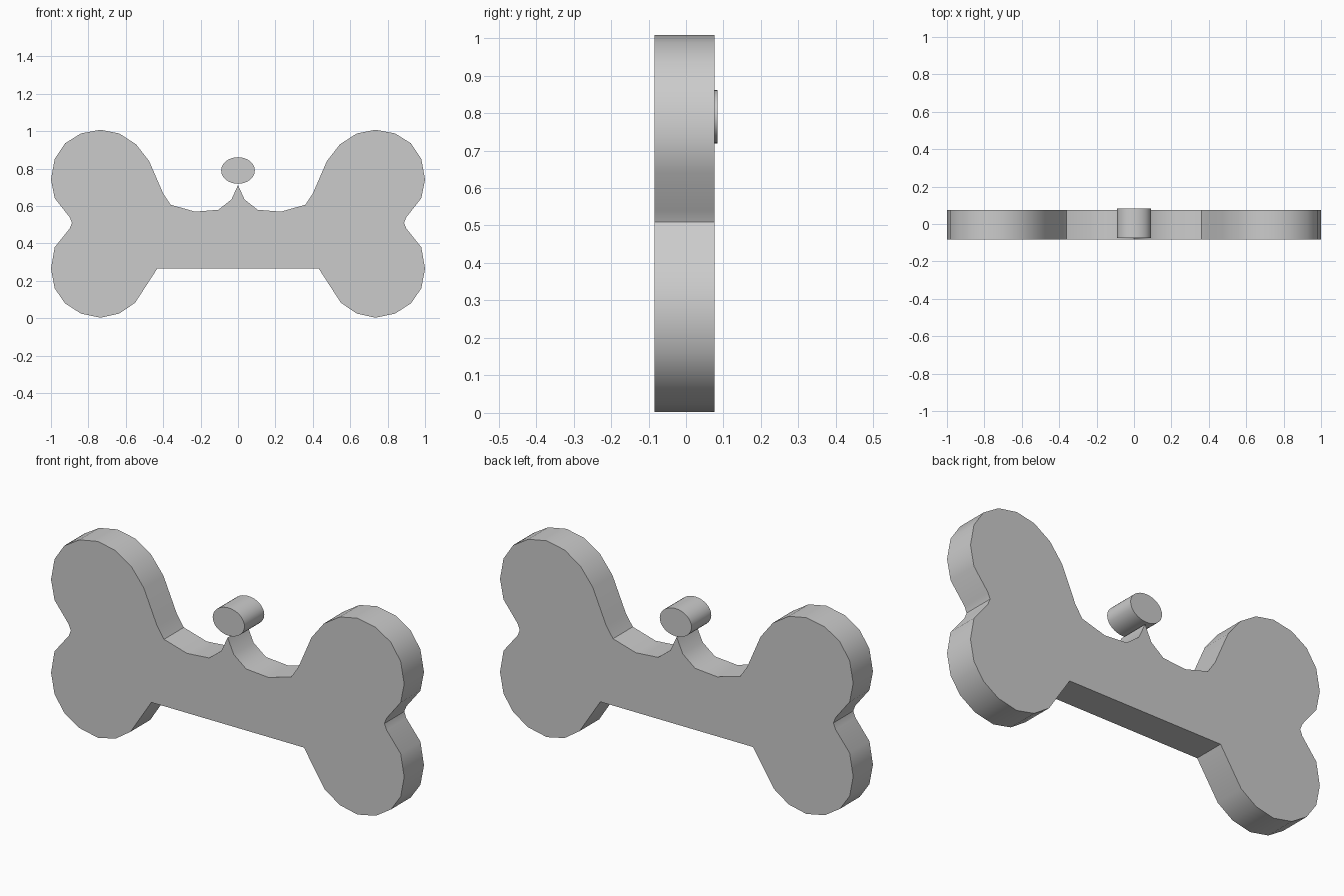
import bpy, bmesh, math

if "Cube" in bpy.data.objects:
    bpy.data.objects.remove(bpy.data.objects["Cube"])

def extrude_profile(name, pts, y0, y1, angle=35):
    """Closed x-z outline (clockwise or not) extruded along y."""
    bm = bmesh.new()
    face = bm.faces.new([bm.verts.new((x, y0, z)) for x, z in pts])
    res = bmesh.ops.extrude_face_region(bm, geom=[face], use_keep_orig=True)
    for v in res["geom"]:
        if isinstance(v, bmesh.types.BMVert):
            v.co.y = y1
    bmesh.ops.recalc_face_normals(bm, faces=bm.faces)
    mesh = bpy.data.meshes.new(name)
    bm.to_mesh(mesh)
    bm.free()
    ob = bpy.data.objects.new(name, mesh)
    bpy.context.collection.objects.link(ob)
    bpy.ops.object.select_all(action='DESELECT')
    ob.select_set(True)
    bpy.context.view_layer.objects.active = ob
    bpy.ops.object.shade_smooth_by_angle(angle=math.radians(angle))
    return ob

# Bone plate: right half outline from the centre peak round to the lower edge
half = [(0.035, 0.635), (0.105, 0.58), (0.23, 0.57), (0.36, 0.607),
        (0.40, 0.667), (0.475, 0.84), (0.545, 0.93), (0.635, 0.988),
        (0.735, 1.008), (0.84, 0.988), (0.925, 0.935), (0.98, 0.852),
        (1.0, 0.742), (0.98, 0.642), (0.9, 0.54), (0.888, 0.51),
        (0.9, 0.48), (0.98, 0.38), (1.0, 0.265), (0.98, 0.16),
        (0.925, 0.08), (0.84, 0.025), (0.735, 0.003), (0.635, 0.025),
        (0.55, 0.083), (0.432, 0.265)]
outline = [(0, 0.712)] + half + [(-x, z) for x, z in reversed(half)]
extrude_profile("bone_plate", outline, -0.084, 0.076)

# Oval hanging peg above the peak
oval = [(0.09 * math.cos(a), 0.79 + 0.071 * math.sin(a))
        for a in (2 * math.pi * i / 32 for i in range(32))]
extrude_profile("hanging_peg", oval, -0.076, 0.084)
